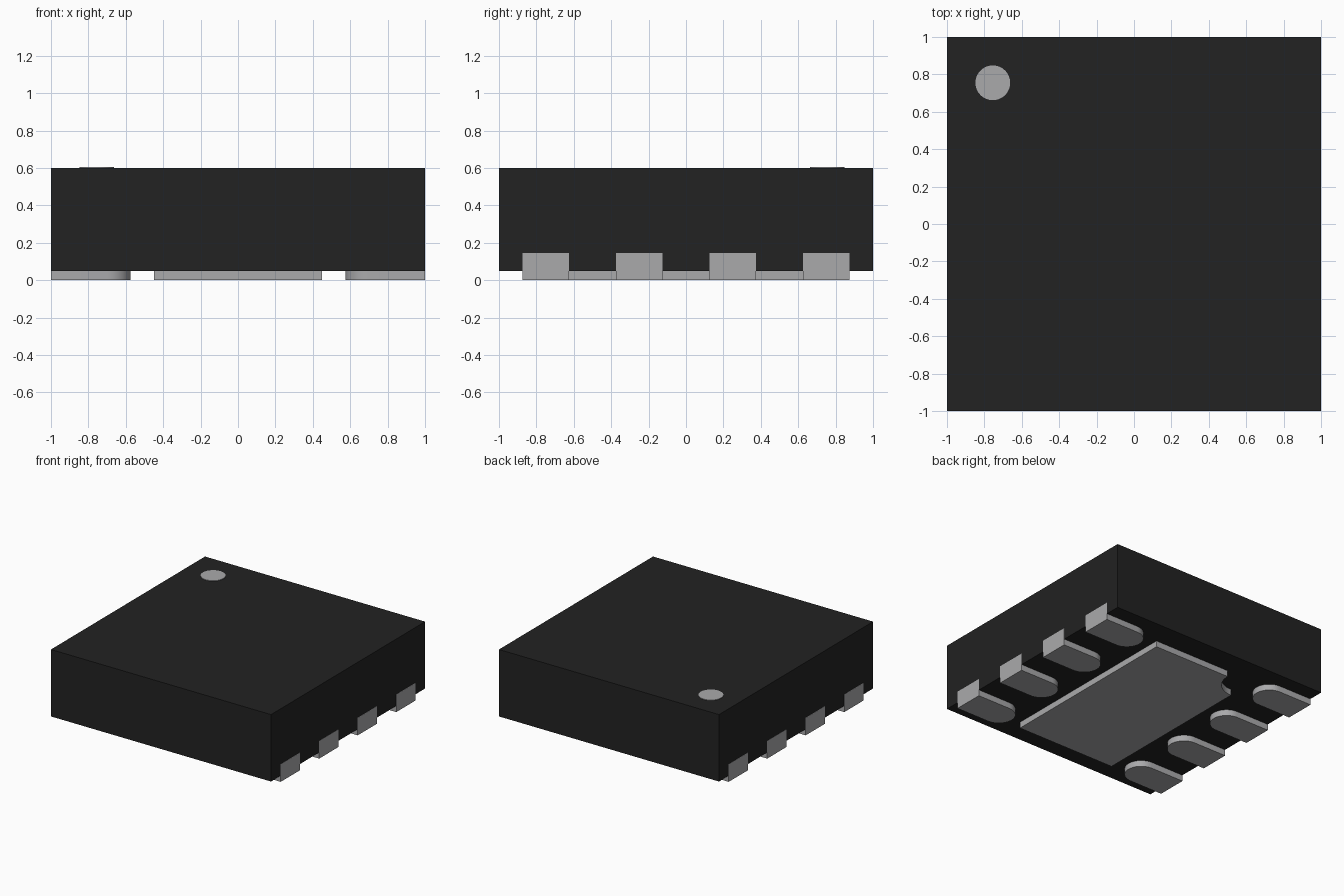
import bpy, bmesh, math

if "Cube" in bpy.data.objects:
    bpy.data.objects.remove(bpy.data.objects["Cube"])


def material(name, rgb):
    m = bpy.data.materials.new(name)
    m.diffuse_color = (*rgb, 1)
    m.use_nodes = True
    m.node_tree.nodes["Principled BSDF"].inputs["Base Color"].default_value = m.diffuse_color
    return m


BLACK = material("black plastic", (0.016, 0.016, 0.016))
SILVER = material("silver metal", (0.40, 0.40, 0.41))


def prism(name, outline, z0, z1, mat):
    """Extrude a counter-clockwise XY outline from z0 to z1."""
    bm = bmesh.new()
    base = bm.faces.new([bm.verts.new((x, y, z0)) for x, y in outline])
    top = bmesh.ops.extrude_face_region(bm, geom=[base])["geom"]
    bmesh.ops.translate(bm, vec=(0, 0, z1 - z0),
                        verts=[v for v in top if isinstance(v, bmesh.types.BMVert)])
    bmesh.ops.recalc_face_normals(bm, faces=bm.faces)
    me = bpy.data.meshes.new(name)
    bm.to_mesh(me)
    bm.free()
    me.materials.append(mat)
    ob = bpy.data.objects.new(name, me)
    bpy.context.collection.objects.link(ob)
    bpy.ops.object.select_all(action='DESELECT')
    ob.select_set(True)
    bpy.context.view_layer.objects.active = ob
    bpy.ops.object.shade_smooth_by_angle(angle=math.radians(30))
    return ob


def arc(cx, cy, r, a0, a1, n=20):
    return [(cx + r * math.cos(math.radians(a0 + (a1 - a0) * i / n)),
             cy + r * math.sin(math.radians(a0 + (a1 - a0) * i / n))) for i in range(n + 1)]


def rect(x0, x1, y0, y1):
    return [(x0, y0), (x1, y0), (x1, y1), (x0, y1)]


# Moulded body and pin one marker
prism("body", rect(-1, 1, -1, 1), 0.05, 0.6, BLACK)
prism("pin_one_marker", arc(-0.755, 0.755, 0.093, 0, 360, 48)[:-1], 0.595, 0.604, SILVER)

# Centre pad with a round notch in the corner next to pin one
prism("centre_pad", [(-0.45, -0.8), (0.45, -0.8), (0.45, 0.8)]
      + arc(-0.45, 0.8, 0.2, 0, -90), 0, 0.052, SILVER)

# Leads: round-nosed foot plus a tab up the side wall
END = 1.001
for side, label in ((1, "right"), (-1, "left")):
    for i in range(4):
        y = -0.75 + 0.5 * i
        foot = [(END, y - 0.125), (END, y + 0.125)] + arc(0.7, y, 0.125, 90, 270)
        tab = rect(0.9, END, y - 0.125, y + 0.125)
        for part, shape, z0, z1 in (("foot", foot, 0, 0.05), ("tab", tab, 0.05, 0.145)):
            prism(f"{label}_lead_{part}_{i + 1}", [(side * px, py) for px, py in shape],
                  z0, z1, SILVER)
